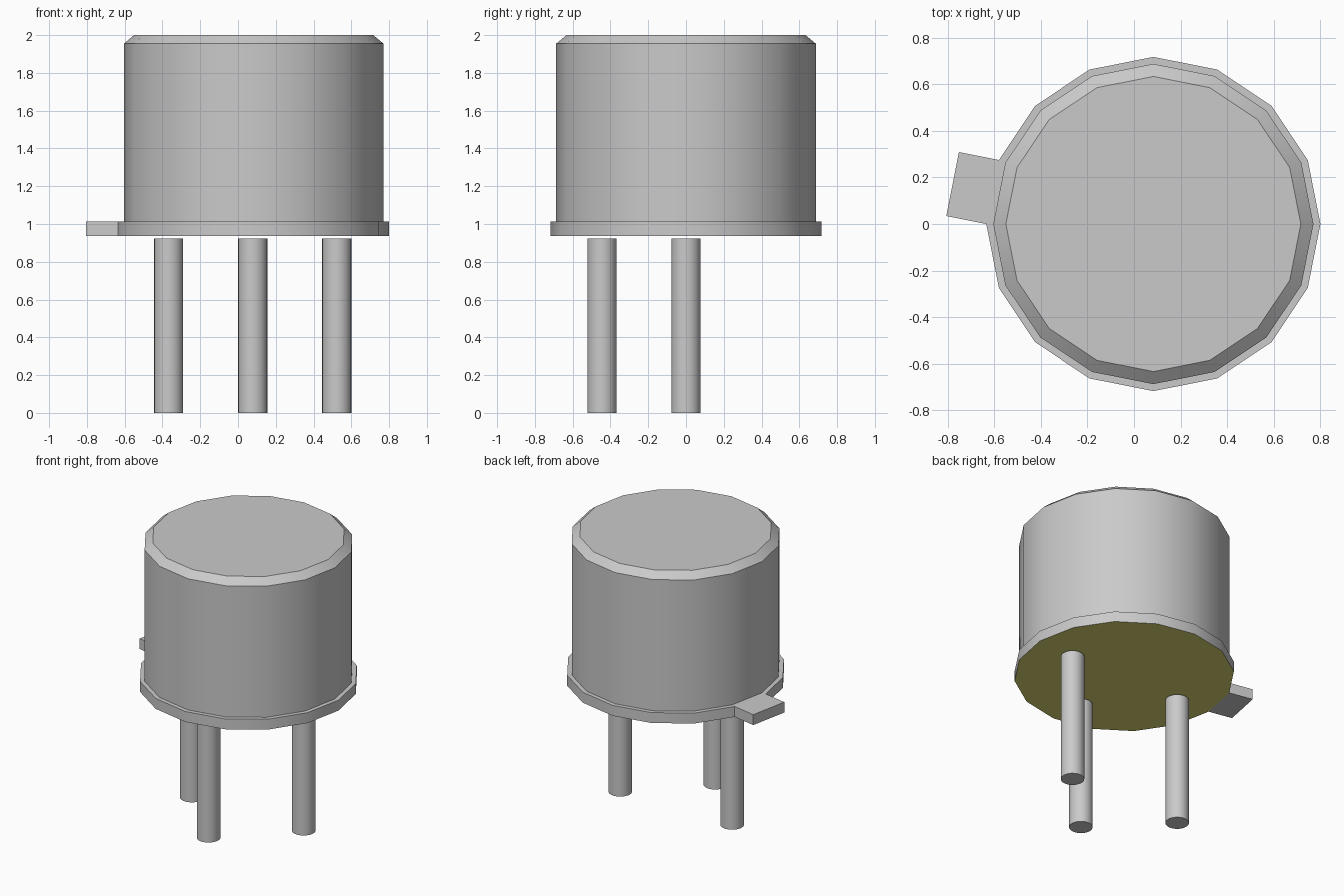
import bpy, bmesh, math
from mathutils import Vector

cube = bpy.data.objects.get("Cube")
if cube:
    bpy.data.objects.remove(cube)

CX = 0.083      # axis of the can
SIDES = 16


def material(name, rgb):
    m = bpy.data.materials.new(name)
    m.use_nodes = True
    color = (*rgb, 1.0)
    m.diffuse_color = color
    m.node_tree.nodes["Principled BSDF"].inputs["Base Color"].default_value = color
    return m


metal = material("grey metal", (0.59, 0.59, 0.59))
olive = material("olive base", (0.72, 0.69, 0.17))


def lathe(bm, profile, sides):
    """Stack rings of (radius, z) from bottom to top, capped at both ends."""
    rings = []
    for r, z in profile:
        rings.append([bm.verts.new((r * math.cos(2 * math.pi * i / sides),
                                    r * math.sin(2 * math.pi * i / sides), z))
                      for i in range(sides)])
    for low, high in zip(rings, rings[1:]):
        for i in range(sides):
            j = (i + 1) % sides
            bm.faces.new((low[i], low[j], high[j], high[i]))
    bm.faces.new(rings[0][::-1])
    bm.faces.new(rings[-1])
    bm.normal_update()


def finish(bm, name, location, mats):
    mesh = bpy.data.meshes.new(name)
    bm.to_mesh(mesh)
    bm.free()
    for m in mats:
        mesh.materials.append(m)
    ob = bpy.data.objects.new(name, mesh)
    ob.location = location
    bpy.context.collection.objects.link(ob)
    bpy.ops.object.select_all(action='DESELECT')
    ob.select_set(True)
    bpy.context.view_layer.objects.active = ob
    bpy.ops.object.shade_smooth_by_angle(angle=math.radians(30))
    return ob


# Can with chamfered top
bm = bmesh.new()
lathe(bm, [(0.687, 1.012), (0.687, 1.955), (0.633, 2.0)], SIDES)
finish(bm, "can", (CX, 0, 0), [metal])

# Flange, with the locating tab pulled out of one side face
bm = bmesh.new()
lathe(bm, [(0.717, 0.937), (0.717, 1.012)], SIDES)
a = math.radians(168.75)
out = Vector((math.cos(a), math.sin(a), 0))
side = max(bm.faces, key=lambda f: f.normal.dot(out))
res = bmesh.ops.extrude_face_region(bm, geom=[side])
moved = [v for v in res["geom"] if isinstance(v, bmesh.types.BMVert)]
bmesh.ops.translate(bm, verts=moved, vec=out * 0.175)
if side.is_valid:
    bmesh.ops.delete(bm, geom=[side], context='FACES_ONLY')
bmesh.ops.recalc_face_normals(bm, faces=bm.faces)
bm.normal_update()
# Only the round underside is olive
for f in bm.faces:
    f.material_index = int(f.normal.z < -0.5 and len(f.verts) >= SIDES)
finish(bm, "flange", (CX, 0, 0), [metal, olive])

# Three lead pins
for name, x, y in (("right_pin", -0.445, 0), ("front_pin", 0, -0.445), ("left_pin", 0.445, 0)):
    bm = bmesh.new()
    lathe(bm, [(0.077, 0), (0.077, 0.923)], 24)
    finish(bm, name, (CX - 0.005 + x, y, 0), [metal])
